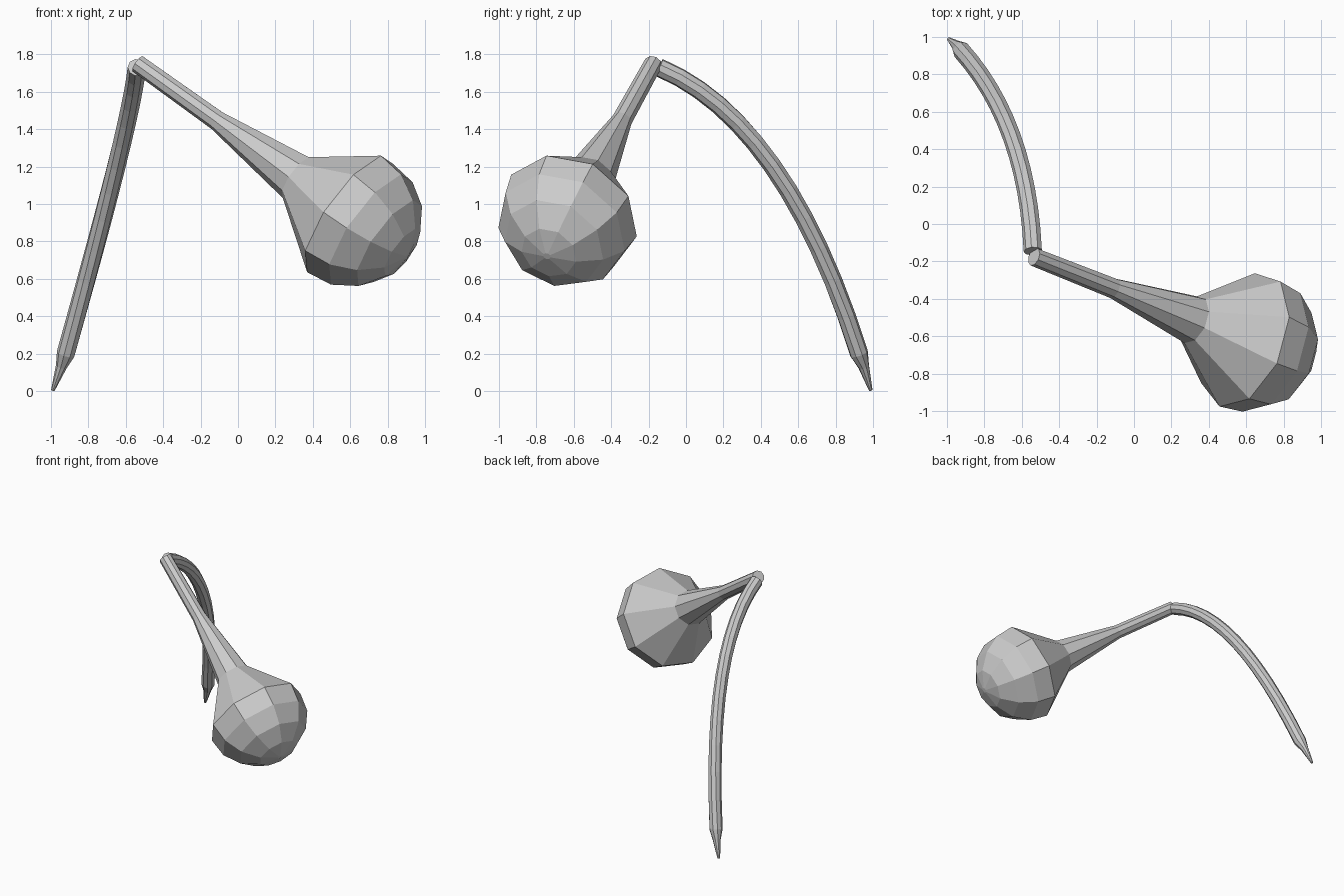
import bpy, bmesh
from math import cos, sin, radians, pi
from mathutils import Vector

if "Cube" in bpy.data.objects:
    bpy.data.objects.remove(bpy.data.objects["Cube"])

SIDES = 9


def tube(name, points, radii, phase=0.0):
    """Low-poly tube through points, with one radius per point and capped ends."""
    bm = bmesh.new()
    rings = []
    last = len(points) - 1
    for i, (p, r) in enumerate(zip(points, radii)):
        d = (points[min(i + 1, last)] - points[max(i - 1, 0)]).normalized()
        v = (Vector((0, 0, 1)) - d * d.z).normalized()
        u = v.cross(d)
        if u.y < 0:
            u = -u
        rings.append([bm.verts.new(p + r * (u * cos(a) + v * sin(a)))
                      for a in (phase + 2 * pi * k / SIDES for k in range(SIDES))])
    for a, b in zip(rings, rings[1:]):
        for k in range(SIDES):
            n = (k + 1) % SIDES
            bm.faces.new((a[k], a[n], b[n], b[k]))
    bm.faces.new(rings[0])
    bm.faces.new(rings[-1])
    bmesh.ops.remove_doubles(bm, verts=bm.verts, dist=0.0005)
    bmesh.ops.recalc_face_normals(bm, faces=bm.faces)
    me = bpy.data.meshes.new(name)
    bm.to_mesh(me)
    bm.free()
    ob = bpy.data.objects.new(name, me)
    bpy.context.collection.objects.link(ob)
    return ob


# bulb with its tapering neck: (distance along axis, radius)
top = Vector((-0.535, -0.175, 1.75))
belly = Vector((0.59, -0.62, 0.945))
axis = (belly - top).normalized()
L = (belly - top).length
profile = [(0, 0.05), (0.55, 0.055), (1.10, 0.133), (L, 0.38),
           (L + 0.15, 0.36), (L + 0.28, 0.28), (L + 0.37, 0.155), (L + 0.405, 0.02)]
tube("bulb_and_neck", [top + axis * t for t, r in profile],
     [r for t, r in profile], radians(98))

# curved stem with a pointed foot
a = Vector((-0.92, 0.925, 0.20))
c = Vector((-0.57, 0.53, 1.45))
b = Vector((-0.54, -0.145, 1.73))
N = 12
arc = [a * (1 - t) ** 2 + c * 2 * t * (1 - t) + b * t * t
       for t in (i / N for i in range(N + 1))]
foot = [Vector((-0.99, 0.988, 0.004)), Vector((-0.945, 0.951, 0.13))]
tube("stem", foot + arc, [0.01, 0.03] + [0.05] * (N + 1), radians(98))
